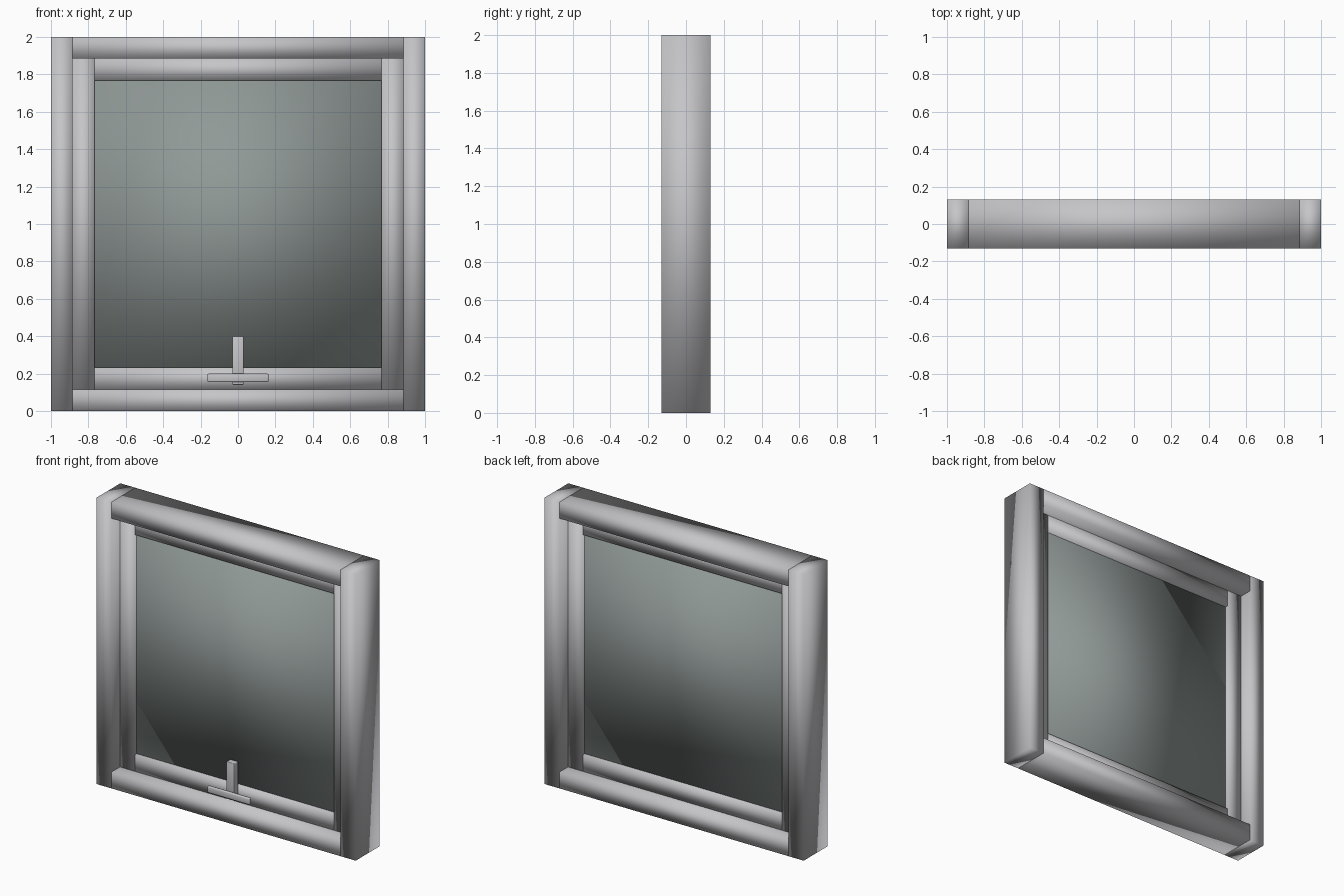
import bpy
import bmesh
from mathutils import Vector

cube = bpy.data.objects.get("Cube")
if cube:
    bpy.data.objects.remove(cube, do_unlink=True)


def material(name, rgb):
    mat = bpy.data.materials.new(name)
    mat.use_nodes = True
    mat.diffuse_color = (*rgb, 1)
    mat.node_tree.nodes["Principled BSDF"].inputs["Base Color"].default_value = (*rgb, 1)
    return mat


grey = material("light grey", (0.56, 0.56, 0.58))
pane_grey = material("grey green glass", (0.28, 0.32, 0.31))


def box(name, low, high, mat, bevel=0):
    """Softly shaded box between two opposite corners."""
    low, high = Vector(low), Vector(high)
    mesh = bpy.data.meshes.new(name)
    bm = bmesh.new()
    bmesh.ops.create_cube(bm, size=1)
    for v in bm.verts:
        v.co = (low + high) / 2 + v.co * (high - low)
    if bevel:
        bmesh.ops.bevel(bm, geom=bm.edges[:], offset=bevel, segments=2,
                        profile=0.5, affect='EDGES')
    for f in bm.faces:
        f.smooth = True
    bm.to_mesh(mesh)
    bm.free()
    mesh.materials.append(mat)
    obj = bpy.data.objects.new(name, mesh)
    bpy.context.collection.objects.link(obj)
    return obj


def border(name, half, low, high, width, depth, mat):
    """Two full-height stiles with two rails between them."""
    inner = half - width
    box("left_" + name + "_stile", (inner, -depth, low), (half, depth, high), mat)
    box("right_" + name + "_stile", (-half, -depth, low), (-inner, depth, high), mat)
    box("bottom_" + name + "_rail", (-inner, -depth, low), (inner, depth, low + width), mat)
    box("top_" + name + "_rail", (-inner, -depth, high - width), (inner, depth, high), mat)


# Outer frame, recessed sash and pane
W = 0.116
border("frame", 1, 0, 2, W, 0.13, grey)
border("sash", 1 - W, W, 2 - W, W, 0.04, grey)
edge = 1 - 2 * W
box("glass_pane", (-edge, -0.02, 2 * W), (edge, 0.02, 2 - 2 * W), pane_grey)

# Latch on the bottom sash rail
box("latch_lever", (-0.03, -0.085, 0.14), (0.03, -0.04, 0.4), grey, 0.004)
box("latch_crossbar", (-0.163, -0.107, 0.155), (0.163, -0.085, 0.2), grey, 0.006)
